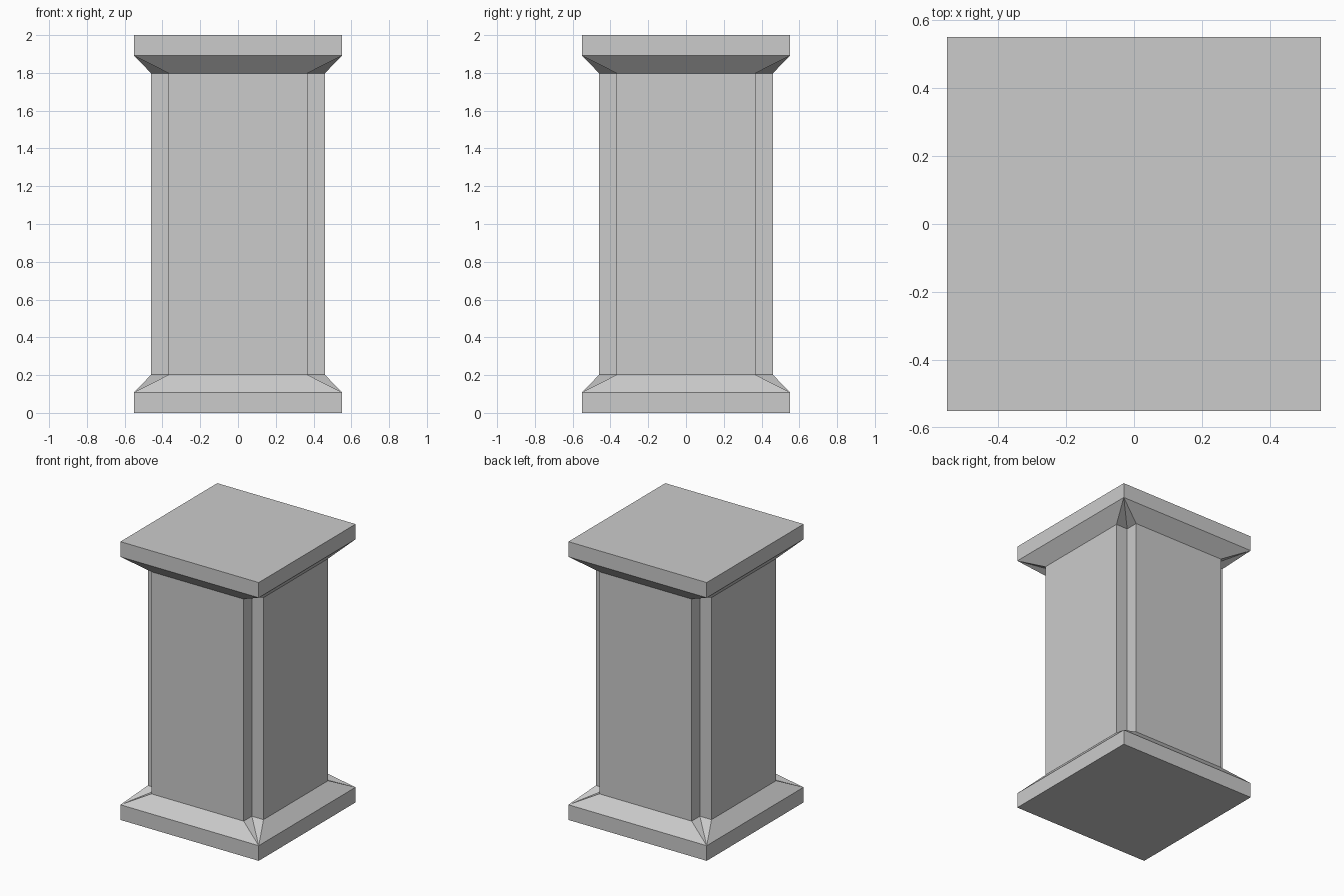
import bpy
import bmesh

if "Cube" in bpy.data.objects:
    bpy.data.objects.remove(bpy.data.objects["Cube"])

PLATE, SHAFT, NOTCH = 0.55, 0.46, 0.367   # half widths
HEIGHT, PLATE_Z, FLARE_Z = 2.0, 0.109, 0.202


def ring(bm, outer, inner, z):
    """Square ring with notched corners; outer == inner gives a plain square."""
    corner = [(outer, inner), (inner, inner), (inner, outer)]
    verts = []
    for _ in range(4):
        verts += [bm.verts.new((x, y, z)) for x, y in corner]
        corner = [(-y, x) for x, y in corner]   # quarter turn
    return verts


bm = bmesh.new()

# Square base plate, flare, notched shaft, mirrored flare, square cap plate
levels = [
    (PLATE, PLATE, 0.0),
    (PLATE, PLATE, PLATE_Z),
    (SHAFT, NOTCH, FLARE_Z),
    (SHAFT, NOTCH, HEIGHT - FLARE_Z),
    (PLATE, PLATE, HEIGHT - PLATE_Z),
    (PLATE, PLATE, HEIGHT),
]
rings = [ring(bm, *level) for level in levels]
for low, high in zip(rings, rings[1:]):
    for i in range(12):
        j = (i + 1) % 12
        bm.faces.new((low[i], low[j], high[j], high[i]))

# Flat bottom and top
bm.faces.new(rings[0][::-1])
bm.faces.new(rings[-1])

# Merge the tripled corners of the plates, leaving triangles at the notches
bmesh.ops.remove_doubles(bm, verts=bm.verts[:], dist=1e-4)
bmesh.ops.recalc_face_normals(bm, faces=bm.faces[:])

mesh = bpy.data.meshes.new("pedestal")
bm.to_mesh(mesh)
bm.free()
bpy.context.collection.objects.link(bpy.data.objects.new("pedestal", mesh))
